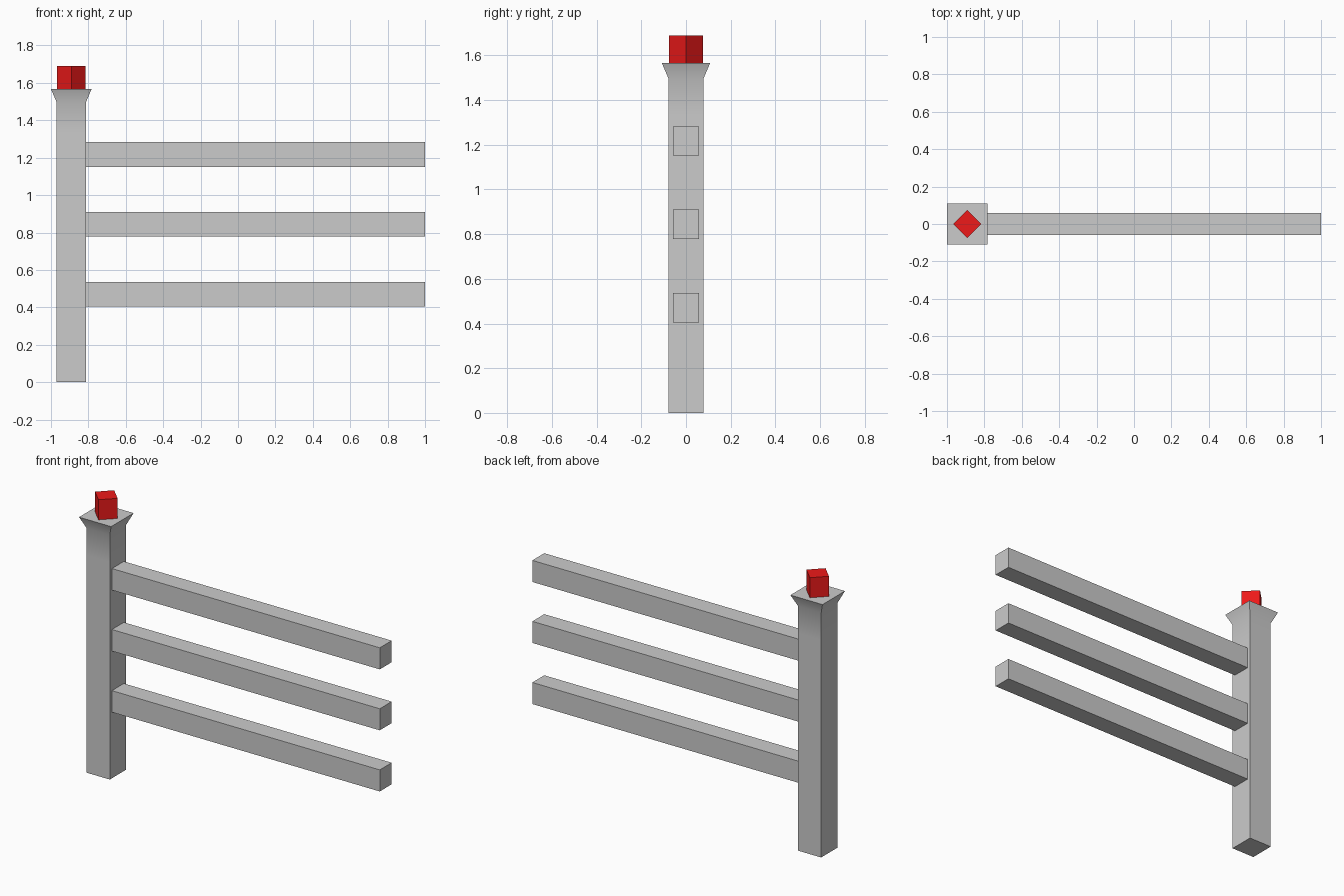
import bpy, bmesh, math

if "Cube" in bpy.data.objects:
    bpy.data.objects.remove(bpy.data.objects["Cube"])

POST_X = -0.8915


def square_loft(name, rings, turn):
    """Loft four-sided rings given as (corner radius, z), closed at both ends."""
    bm = bmesh.new()
    loops = []
    for r, z in rings:
        loops.append([bm.verts.new((r * math.cos(turn + i * math.pi / 2),
                                    r * math.sin(turn + i * math.pi / 2), z))
                      for i in range(4)])
    for a, b in zip(loops, loops[1:]):
        for i in range(4):
            j = (i + 1) % 4
            bm.faces.new((a[i], a[j], b[j], b[i]))
    bm.faces.new(loops[0][::-1])
    bm.faces.new(loops[-1])
    bmesh.ops.recalc_face_normals(bm, faces=bm.faces[:])
    mesh = bpy.data.meshes.new(name)
    bm.to_mesh(mesh)
    bm.free()
    obj = bpy.data.objects.new(name, mesh)
    obj.location.x = POST_X
    bpy.context.collection.objects.link(obj)
    return obj


# Square post with flared top
d = math.sqrt(2)
post = square_loft("post", [(0.0785 * d, 0), (0.0785 * d, 1.33),
                            (0.0785 * d, 1.497), (0.1085 * d, 1.567)], math.pi / 4)
bpy.context.view_layer.objects.active = post
post.select_set(True)
bpy.ops.object.shade_smooth_by_angle(angle=math.radians(30))

# Red reflector block, turned as a diamond on the post
lamp = square_loft("red_marker", [(0.076, 1.565), (0.076, 1.69)], 0)
red = bpy.data.materials.new("red")
red.diffuse_color = (0.85, 0.01, 0.01, 1)
red.use_nodes = True
red.node_tree.nodes["Principled BSDF"].inputs["Base Color"].default_value = red.diffuse_color
lamp.data.materials.append(red)

# Three horizontal rails
x0, x1 = -0.813, 1.0
for i, z in enumerate((0.47, 0.844, 1.217)):
    bpy.ops.mesh.primitive_cube_add(size=1, location=((x0 + x1) / 2, 0, z))
    rail = bpy.context.object
    rail.name = f"rail_{i + 1}"
    rail.scale = (x1 - x0, 0.115, 0.132)
